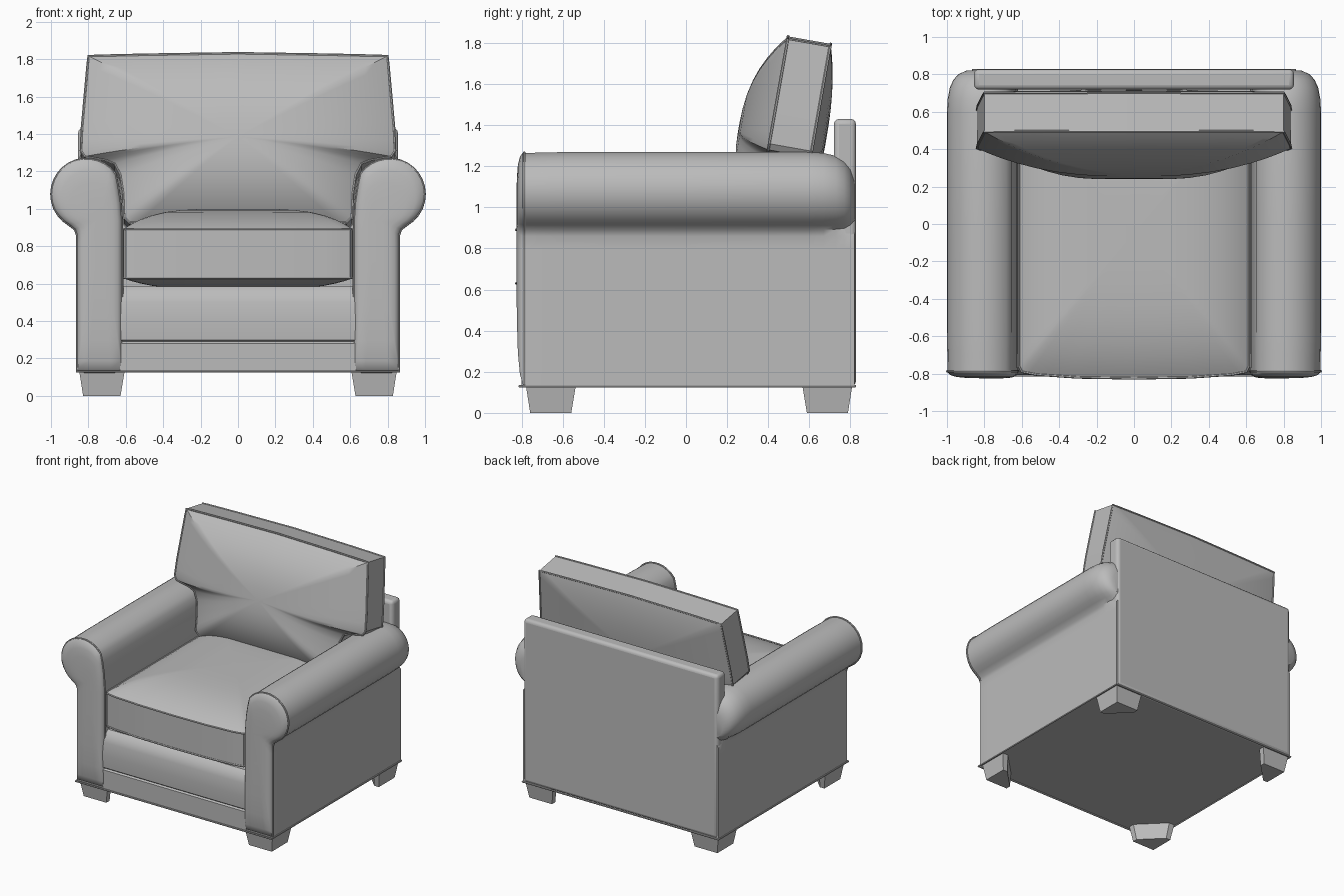
import bpy, bmesh, math
from mathutils import Vector, Matrix

if "Cube" in bpy.data.objects:
    bpy.data.objects.remove(bpy.data.objects["Cube"])

fabric = bpy.data.materials.new("grey_fabric")
fabric.use_nodes = True
GREY = (0.5, 0.5, 0.5, 1)
fabric.diffuse_color = GREY
fabric.node_tree.nodes["Principled BSDF"].inputs["Base Color"].default_value = GREY


def activate(ob):
    bpy.ops.object.select_all(action='DESELECT')
    ob.select_set(True)
    bpy.context.view_layer.objects.active = ob


def finish(ob, smooth=True, mirror=False):
    ob.data.materials.append(fabric)
    activate(ob)
    if smooth:
        bpy.ops.object.shade_smooth_by_angle(angle=math.radians(35))
    if mirror:
        ob.modifiers.new("Mirror", 'MIRROR')
    return ob


def loft(name, rings, smooth=True, mirror=False):
    """Skin a list of equal closed rings and cap both ends."""
    bm = bmesh.new()
    vs = [[bm.verts.new(p) for p in r] for r in rings]
    n = len(vs[0])
    for a, b in zip(vs, vs[1:]):
        for i in range(n):
            j = (i + 1) % n
            bm.faces.new((a[i], a[j], b[j], b[i]))
    bm.faces.new(vs[0])
    bm.faces.new(vs[-1])
    bmesh.ops.recalc_face_normals(bm, faces=bm.faces)
    me = bpy.data.meshes.new(name)
    bm.to_mesh(me)
    bm.free()
    ob = bpy.data.objects.new(name, me)
    bpy.context.collection.objects.link(ob)
    return finish(ob, smooth, mirror)


def piping(name, points, mirror=False, radius=0.007):
    """Thin closed welt cord along a path."""
    cu = bpy.data.curves.new(name, 'CURVE')
    cu.dimensions = '3D'
    cu.bevel_depth = radius
    cu.bevel_resolution = 1
    sp = cu.splines.new('POLY')
    sp.points.add(len(points) - 1)
    for q, p in zip(sp.points, points):
        q.co = (*p, 1)
    sp.use_cyclic_u = True
    ob = bpy.data.objects.new(name, cu)
    bpy.context.collection.objects.link(ob)
    activate(ob)
    bpy.ops.object.convert(target='MESH')
    return finish(bpy.context.object, True, mirror)


def dense(points, step=0.05):
    """Subdivide a closed 2D outline evenly."""
    out = []
    for a, b in zip(points, points[1:] + points[:1]):
        a, b = Vector(a), Vector(b)
        k = max(1, round((b - a).length / step))
        out += [a.lerp(b, i / k) for i in range(k)]
    return out


def mirrored(half):
    """Complete a right-hand half outline with its left half."""
    return half + [(-x, y) for x, y in reversed(half) if x > 0]


def cushion(name, outline, centre, thick, front, back, power, matrix):
    """Boxed cushion: flat band, two domed panels, welts on both seams."""
    c = Vector(centre)
    pts = dense(outline)
    scales = [0.05, 0.2, 0.35, 0.5, 0.63, 0.75, 0.85, 0.92, 0.97, 1]

    def ring(s, side, bulge):
        w = side * (thick / 2 + bulge * (1 - s ** power))
        return [matrix @ Vector((*(c + (p - c) * s), w)) for p in pts]
    rings = [ring(s, 1, front) for s in scales]
    rings += [ring(s, -1, back) for s in reversed(scales)]
    loft(name, rings)
    piping(name + "_front_welt", ring(1, 1, 0))
    piping(name + "_rear_welt", ring(1, -1, 0))


# Seat cushion
seat = mirrored([(0, -0.825), (0.3, -0.82), (0.52, -0.805), (0.6, -0.79),
                 (0.615, -0.76), (0.615, 0.7), (0, 0.72)])
seat = [p for i, p in enumerate(seat) if p not in seat[:i]]
cushion("seat_cushion", seat, (0, -0.05), 0.26, 0.11, 0.06, 4,
        Matrix.Translation((0, 0, 0.76)))

# Leaning back cushion with wings that sit over the arms
back = mirrored([(0, -0.36), (0.58, -0.36), (0.61, -0.33), (0.615, -0.2),
                 (0.63, -0.1), (0.66, -0.04), (0.71, -0.02), (0.82, 0),
                 (0.84, 0.03), (0.835, 0.15), (0.8, 0.545), (0.5, 0.552), (0, 0.56)])
cushion("back_cushion", back, (0, 0.08), 0.21, 0.16, 0.06, 2.5,
        Matrix.Translation((0, 0.503, 1.262)) @ Matrix.Rotation(math.radians(80), 4, 'X'))

# Rolled arms
roll = [(0.81 + 0.19 * math.cos(math.radians(a)), 1.08 + 0.19 * math.sin(math.radians(a)))
        for a in range(-60, 145, 12)]
side = [(0.62, 0.13), (0.86, 0.13), (0.86, 0.86), (0.872, 0.89)]
inner = [(0.642, 1.13), (0.628, 1.04), (0.62, 0.93)]
arm_outline = dense(side + roll + inner, 0.06)
core = Vector((0.74, 0.95))


def arm_ring(y, s, roll_only=True):
    out = []
    for p in arm_outline:
        q = p if roll_only and p.y < 0.87 else core + (p - core) * s
        out.append(Vector((q.x, y, q.y)))
    return out


panel = [(-0.825, 0.3), (-0.823, 0.6), (-0.818, 0.8), (-0.808, 0.93), (-0.795, 0.985)]
length = [(-0.78, 0.985), (-0.7, 0.993), (-0.58, 1), (0, 1), (0.6, 1), (0.67, 0.985),
          (0.73, 0.94), (0.77, 0.87), (0.8, 0.77), (0.82, 0.6)]
loft("arm", [arm_ring(y, s, False) for y, s in panel] + [arm_ring(y, s) for y, s in length],
     mirror=True)
piping("arm_front_welt", arm_ring(-0.787, 0.99), mirror=True)

# Seat base with a two-band front rail
rail = [(0.75, 0.13), (-0.8, 0.13), (-0.802, 0.28), (-0.79, 0.29), (-0.802, 0.3),
        (-0.808, 0.4), (-0.8, 0.5), (-0.785, 0.555), (-0.75, 0.585), (0.75, 0.585)]
loft("seat_base", [[Vector((x, y, z)) for y, z in rail] for x in (-0.63, 0.63)])

# Upright back panel
bpy.ops.mesh.primitive_cube_add(size=1, location=(0, 0.773, 0.78))
frame = bpy.context.object
frame.name = "back_panel"
frame.scale = (1.71, 0.108, 1.3)
bpy.ops.object.transform_apply(location=False, rotation=False, scale=True)
bevel = frame.modifiers.new("Bevel", 'BEVEL')
bevel.width = 0.025
bevel.segments = 3
finish(frame)

# Welt around the bottom edge
piping("bottom_welt", [Vector(p) for p in ((-0.862, -0.81, 0.13), (0.862, -0.81, 0.13),
                                           (0.862, 0.823, 0.13), (-0.862, 0.823, 0.13))])

# Tapered corner legs with a diagonal inner face
foot = [(0, 0), (1, 0), (1, 0.2), (0.2, 1), (0, 1)]
for label, y0, d in (("front", -0.78, 1), ("rear", 0.81, -1)):
    rings = [[Vector((0.85 - t - u * w, y0 + d * (t + v * w), z)) for u, v in foot]
             for z, t, w in ((0, 0.022, 0.2), (0.14, 0, 0.245))]
    loft(label + "_leg", rings, smooth=False, mirror=True)
